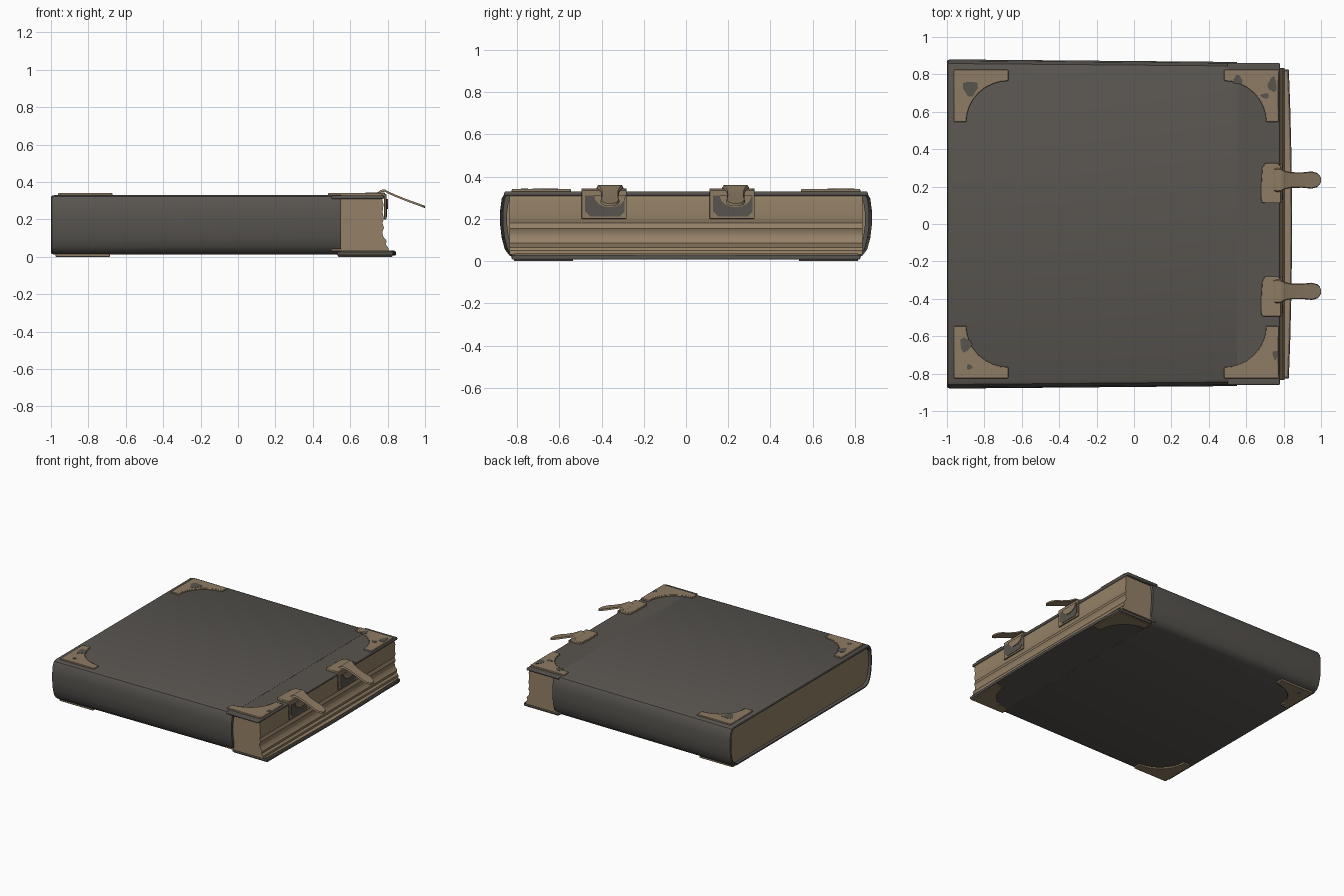
import bpy, bmesh, math

if "Cube" in bpy.data.objects:
    bpy.data.objects.remove(bpy.data.objects["Cube"])


def material(name, rgb):
    m = bpy.data.materials.new(name)
    m.diffuse_color = (*rgb, 1)
    m.use_nodes = True
    m.node_tree.nodes["Principled BSDF"].inputs["Base Color"].default_value = m.diffuse_color
    return m


LEATHER = material("dark_leather", (0.098, 0.090, 0.080))
METAL = material("worn_brass", (0.270, 0.200, 0.125))
PAPER = material("aged_paper", (0.300, 0.220, 0.135))


def finish(name, bm, mat, bevel=0.0, smooth=True):
    bmesh.ops.recalc_face_normals(bm, faces=bm.faces)
    me = bpy.data.meshes.new(name)
    bm.to_mesh(me)
    bm.free()
    ob = bpy.data.objects.new(name, me)
    bpy.context.collection.objects.link(ob)
    me.materials.append(mat)
    if bevel:
        b = ob.modifiers.new("bevel", 'BEVEL')
        b.width, b.segments, b.limit_method = bevel, 2, 'ANGLE'
    if smooth:
        bpy.ops.object.select_all(action='DESELECT')
        ob.select_set(True)
        bpy.context.view_layer.objects.active = ob
        bpy.ops.object.shade_smooth_by_angle(angle=math.radians(35))
    return ob


def loft(name, rings, mat, closed=False, bevel=0.0):
    """Skin equal-length rings; either cap the ends or join last to first."""
    bm = bmesh.new()
    rows = [[bm.verts.new(p) for p in r] for r in rings]
    n = len(rows[0])
    pairs = list(zip(rows, rows[1:] + ([rows[0]] if closed else [])))
    for a, b in pairs:
        for i in range(n):
            j = (i + 1) % n
            bm.faces.new((a[i], a[j], b[j], b[i]))
    if not closed:
        bm.faces.new(rows[0])
        bm.faces.new(rows[-1])
    return finish(name, bm, mat, bevel)


def plate(name, outline, z0, z1, mat, bevel=0.0):
    return loft(name, [[(x, y, z) for x, y in outline] for z in (z0, z1)], mat, bevel=bevel)


def box(name, x0, x1, y0, y1, z0, z1, mat, bevel=0.0):
    return plate(name, [(x0, y0), (x1, y0), (x1, y1), (x0, y1)], z0, z1, mat, bevel)


# Bulging cross-section of the leather wrap
HALF = [(0.80, 0.012), (0.835, 0.025), (0.858, 0.055), (0.873, 0.11), (0.88, 0.17),
        (0.88, 0.24), (0.873, 0.295), (0.858, 0.322), (0.84, 0.33)]
SECTION = HALF + [(-y, z) for y, z in reversed(HALF)]


def section(x, inset):
    taper = 1 - 0.018 * (x + 1) / 1.8
    return [(x, y * taper * (1 - inset / 0.88), 0.171 + (z - 0.171) * (1 - inset / 0.159))
            for y, z in SECTION]


# Leather wrap, open at both ends
loft("leather_wrap", [section(-0.985, 0.02), section(-0.997, 0.016), section(-1.0, 0.010),
                      section(-0.995, 0.003), section(-0.98, 0), section(0.55, 0),
                      section(0.55, 0.02)], LEATHER, closed=True)
loft("rear_page_block", [section(-0.978, 0.019), section(0.54, 0.019)], PAPER)

# Page block with an uneven fore edge
EDGE = [(0.805, 0.03), (0.803, 0.05), (0.790, 0.065), (0.795, 0.085), (0.775, 0.11),
        (0.772, 0.135), (0.781, 0.155), (0.772, 0.18), (0.780, 0.205), (0.773, 0.24),
        (0.778, 0.28), (0.770, 0.312)]
profile = [(0.50, 0.03)] + EDGE + [(0.50, 0.312)]
loft("page_block", [[(x, y, z) for x, z in profile] for y in (-0.835, 0.835)], PAPER)

# Front ends of both covers
box("top_cover", 0.50, 0.78, -0.861, 0.861, 0.308, 0.329, LEATHER, 0.007)


def bowed(x_end, x_mid, half):
    pts = [(0.53, half), (0.53, -half)]
    for i in range(9):
        t = i / 4 - 1
        pts.append((x_mid - (x_mid - x_end) * t * t, t * half))
    return pts


plate("bottom_cover", bowed(0.828, 0.845, 0.825), 0.008, 0.029, LEATHER, 0.004)
plate("bottom_cover_lining", bowed(0.818, 0.836, 0.815), 0.027, 0.035, PAPER)


# Corner guards with a concave inner edge
def corner_outline(cx, cy, sx, sy, w=0.29, h=0.28):
    pts = [(0, 0), (w, 0), (w, 0.06)]
    for i in range(1, 8):
        a = math.pi / 2 * i / 8
        pts.append((w - (w - 0.065) * math.sin(a), 0.06 + (h - 0.06) * (1 - math.cos(a))))
    pts += [(0.065, h), (0, h)]
    return [(cx + sx * x, cy + sy * y) for x, y in pts]


for side, cy, sy in (("near", -0.825, 1), ("far", 0.825, -1)):
    for end, cx, sx, bx in (("left", -0.962, 1, -0.975), ("right", 0.772, -1, 0.825)):
        plate(f"top_corner_{side}_{end}", corner_outline(cx, cy, sx, sy),
              0.322, 0.341, METAL, 0.004)
        plate(f"bottom_corner_{side}_{end}", corner_outline(bx, cy + sy * 0.01, sx, sy),
              0.0, 0.016, METAL, 0.003)


# Worn spots on the guards
def spot(i, x, y, rx, ry, z=0.3405):
    pts = []
    for k in range(10):
        a = math.tau * k / 10
        r = 1 + 0.2 * math.sin(3 * a + i)
        pts.append((x + rx * r * math.cos(a), y + ry * r * math.sin(a)))
    plate(f"worn_spot_{i}", pts, z, z + 0.002, LEATHER)


for i, s in enumerate([(-0.875, 0.725, 0.04, 0.042), (-0.90, -0.645, 0.032, 0.038),
                       (-0.88, -0.765, 0.015, 0.015), (0.555, 0.77, 0.025, 0.025),
                       (0.74, 0.745, 0.024, 0.04), (0.70, 0.685, 0.022, 0.014),
                       (0.755, -0.70, 0.014, 0.025)]):
    spot(i, *s)
spot(8, -0.89, 0.74, 0.03, 0.03, -0.0005 + 0.0005)

# Two clasps: top plate, hanging plate and a raised strap
STRAP = [(0.745, 0.338, 0.062), (0.765, 0.352, 0.064), (0.785, 0.354, 0.062),
         (0.805, 0.343, 0.050), (0.84, 0.327, 0.042), (0.90, 0.303, 0.041),
         (0.95, 0.285, 0.046), (0.98, 0.274, 0.038), (0.993, 0.269, 0.025),
         (1.0, 0.266, 0.010)]
for label, c, sc in (("far", 0.218, 0.235), ("near", -0.388, -0.36)):
    plate(f"clasp_plate_{label}",
          [(0.785, c - 0.107), (0.785, c + 0.09), (0.77, c + 0.107), (0.70, c + 0.107),
           (0.685, c + 0.08), (0.68, c), (0.68, c - 0.095), (0.69, c - 0.107)],
          0.322, 0.344, METAL, 0.004)
    box(f"clasp_hanger_{label}", 0.781, 0.793, c - 0.107, c + 0.107, 0.20, 0.336, METAL, 0.003)
    # dark face set in the hanging plate, with cut lower corners
    face = [(-0.09, 0.31), (-0.09, 0.235), (-0.065, 0.212), (0.075, 0.212),
            (0.098, 0.235), (0.098, 0.31)]
    loft(f"hanger_inlay_{label}", [[(x, c + y, z) for y, z in face] for x in (0.790, 0.796)],
         LEATHER)
    # curved catch under the strap
    arc = [(0.075 * math.cos(a), 0.31 - 0.055 * math.sin(a))
           for a in [math.pi * k / 8 for k in range(9)]]
    loft(f"clasp_catch_{label}", [[(x, sc + y, z) for y, z in arc] for x in (0.794, 0.802)],
         METAL)
    loft(f"clasp_strap_{label}",
         [[(x, sc - w, z - 0.006), (x, sc + w, z - 0.006),
           (x, sc + w * 0.9, z + 0.006), (x, sc - w * 0.9, z + 0.006)]
          for x, z, w in STRAP], METAL)
